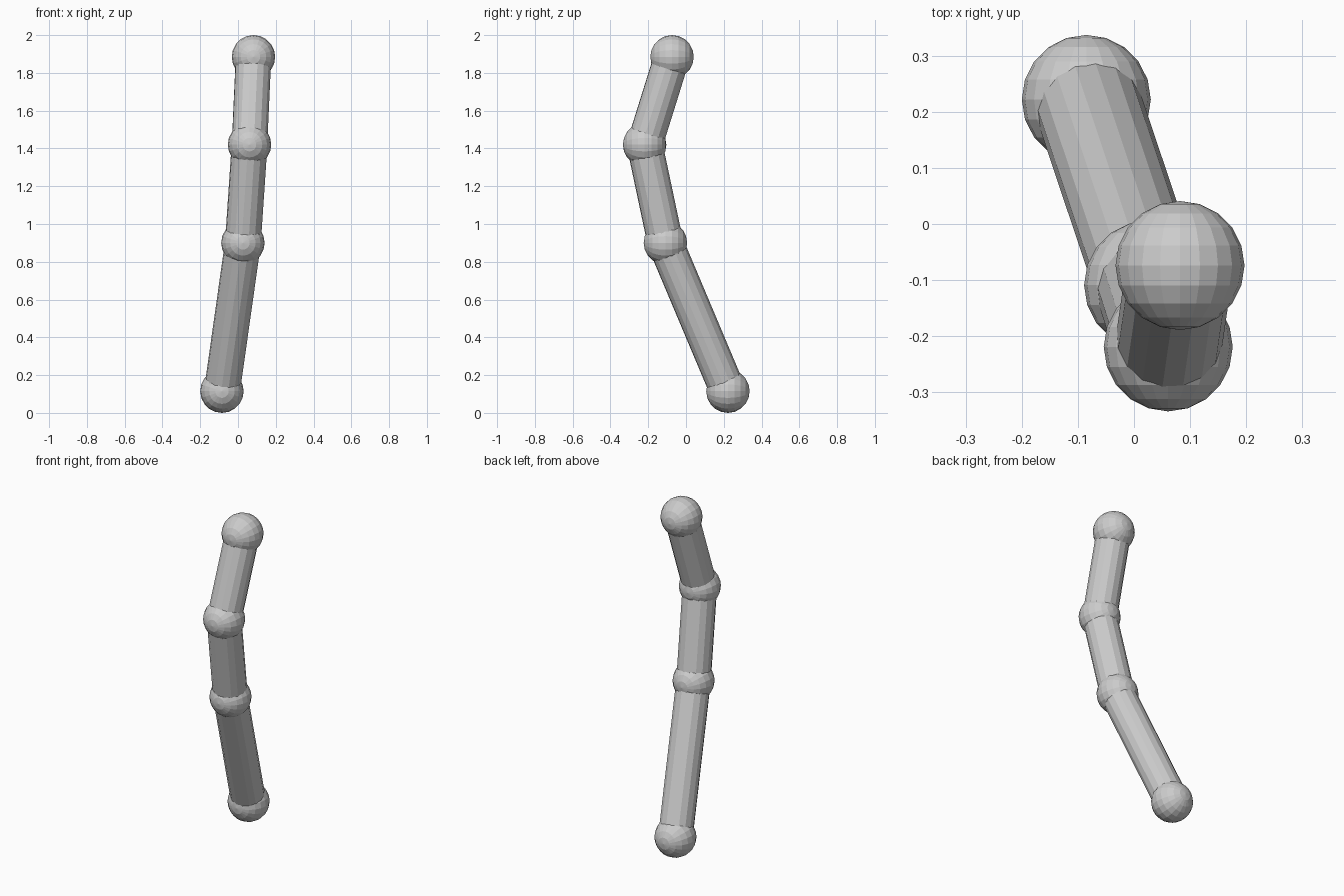
import bpy
from math import pi
from mathutils import Vector

if "Cube" in bpy.data.objects:
    bpy.data.objects.remove(bpy.data.objects["Cube"])

BALL_R, TUBE_R = 0.115, 0.095

# Joint centres from the foot to the top
joints = [Vector(p) for p in (
    (-0.085, 0.222, 0.115),
    (0.026, -0.109, 0.90),
    (0.061, -0.219, 1.42),
    (0.082, -0.074, 1.885),
)]


def ball(name, centre):
    # Faceted ball with its poles facing front and back
    bpy.ops.mesh.primitive_uv_sphere_add(
        segments=20, ring_count=10, radius=BALL_R,
        location=centre, rotation=(pi / 2, 0, 0))
    bpy.context.object.name = name


def tube(name, a, b):
    # Straight faceted tube between two joints
    axis = b - a
    bpy.ops.mesh.primitive_cylinder_add(
        vertices=16, radius=TUBE_R, depth=axis.length, location=(a + b) / 2,
        rotation=axis.to_track_quat('Z', 'Y').to_euler())
    bpy.context.object.name = name


# Ball joints
for name, p in zip(("bottom_ball", "lower_joint", "upper_joint", "top_ball"), joints):
    ball(name, p)

# Connecting segments
for name, a, b in zip(("lower_segment", "middle_segment", "upper_segment"),
                      joints, joints[1:]):
    tube(name, a, b)
